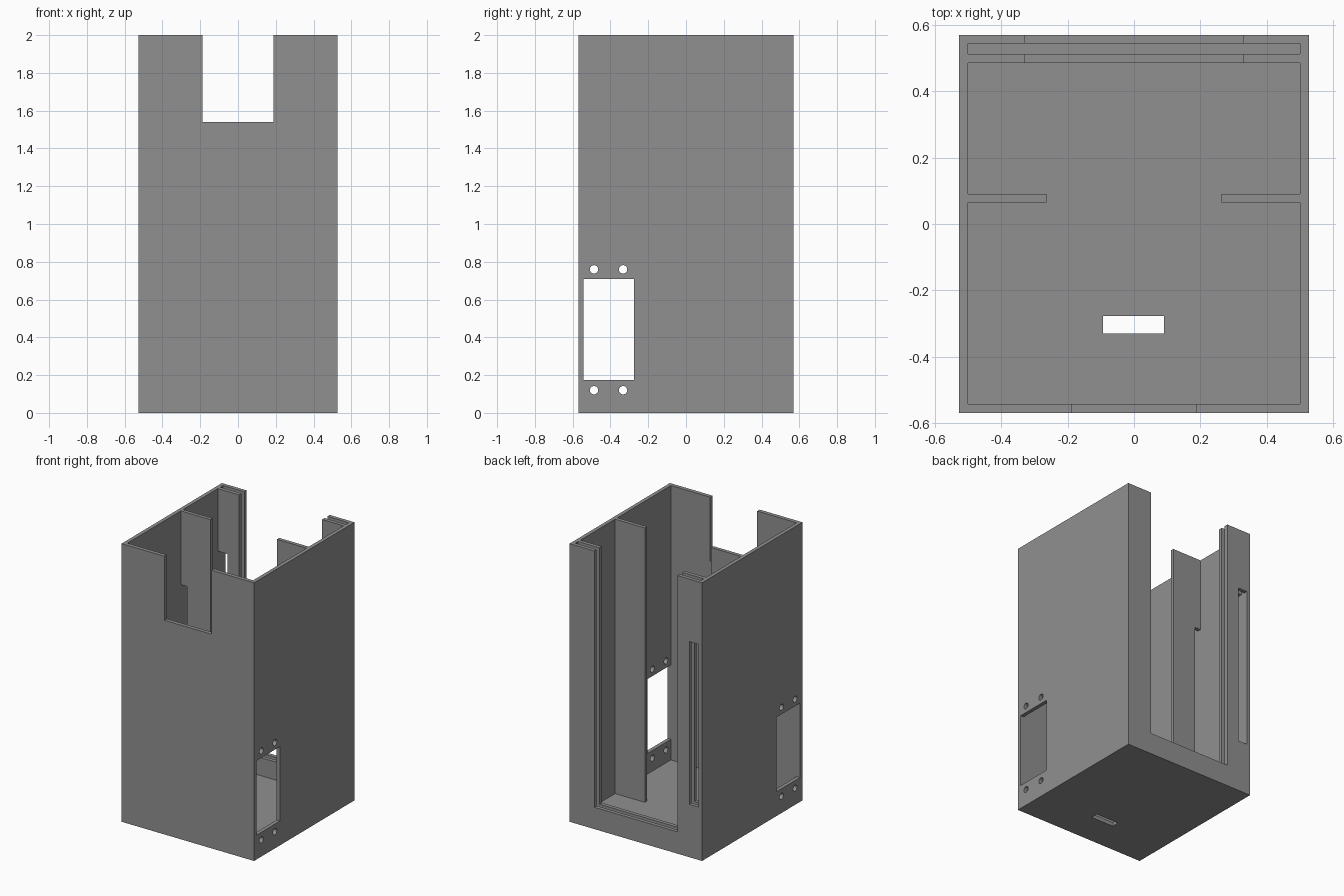
import bpy, math

if "Cube" in bpy.data.objects:
    bpy.data.objects.remove(bpy.data.objects["Cube"])

W, D, H = 0.527, 0.57, 2.0      # half width, half depth, height
IN = 0.50                       # inner half width
FLOOR = 0.027                   # floor thickness
TOP = H + 0.1                   # cutters run out past the open top


def box(name, x0, x1, y0, y1, z0, z1):
    bpy.ops.mesh.primitive_cube_add(size=1, location=((x0 + x1) / 2, (y0 + y1) / 2, (z0 + z1) / 2))
    ob = bpy.context.object
    ob.name = name
    ob.scale = (x1 - x0, y1 - y0, z1 - z0)
    bpy.ops.object.transform_apply(location=True, rotation=False, scale=True)
    return ob


def cut(body, cutter):
    cutter.hide_render = True
    mod = body.modifiers.new("cut", 'BOOLEAN')
    mod.operation = 'DIFFERENCE'
    mod.solver = 'EXACT'
    mod.object = cutter
    bpy.context.view_layer.objects.active = body
    bpy.ops.object.modifier_apply(modifier=mod.name)
    bpy.data.objects.remove(cutter, do_unlink=True)


# Outer block of the enclosure
case = box("enclosure", -W, W, -D, D, 0, H)

# Front and rear chambers, leaving a divider between them
cut(case, box("front_chamber", -IN, IN, -0.542, 0.065, FLOOR, TOP))
cut(case, box("rear_chamber", -IN, IN, 0.091, 0.485, FLOOR, TOP))

# Gap between the two divider fins, and the cable notch beside the left wall
cut(case, box("divider_gap", -0.264, 0.264, 0.03, 0.13, FLOOR, TOP))
cut(case, box("cable_notch", -IN, -0.45, 0.03, 0.13, FLOOR, 1.47))

# Groove for a sliding rear panel, and the window through both rear walls
cut(case, box("panel_groove", -IN, IN, 0.512, 0.543, FLOOR, TOP))
cut(case, box("rear_window", -0.33, 0.33, 0.45, 0.7, 0.157, TOP))

# Tall narrow slot through both rear walls
cut(case, box("rear_slot", -IN, -0.425, 0.45, 0.7, 0.38, 1.55))

# Notch in the front wall and slot in the floor
cut(case, box("front_notch", -0.187, 0.187, -0.7, -0.5, 1.54, TOP))
cut(case, box("floor_slot", -0.093, 0.09, -0.33, -0.277, -0.1, 0.1))

# Rectangular opening and four screw holes through both side walls
cut(case, box("side_opening", -0.7, 0.7, -0.542, -0.275, 0.175, 0.71))
for y in (-0.487, -0.333):
    for z in (0.12, 0.76):
        bpy.ops.mesh.primitive_cylinder_add(vertices=32, radius=0.022, depth=1.4,
                                            location=(0, y, z), rotation=(0, math.pi / 2, 0))
        cut(case, bpy.context.object)

# Single plain grey
grey = bpy.data.materials.new("grey")
grey.diffuse_color = (0.28, 0.28, 0.28, 1)
grey.use_nodes = True
grey.node_tree.nodes["Principled BSDF"].inputs["Base Color"].default_value = grey.diffuse_color
case.data.materials.clear()
case.data.materials.append(grey)

bpy.ops.object.select_all(action='DESELECT')
case.select_set(True)
bpy.context.view_layer.objects.active = case
bpy.ops.object.shade_smooth_by_angle(angle=math.radians(30))
